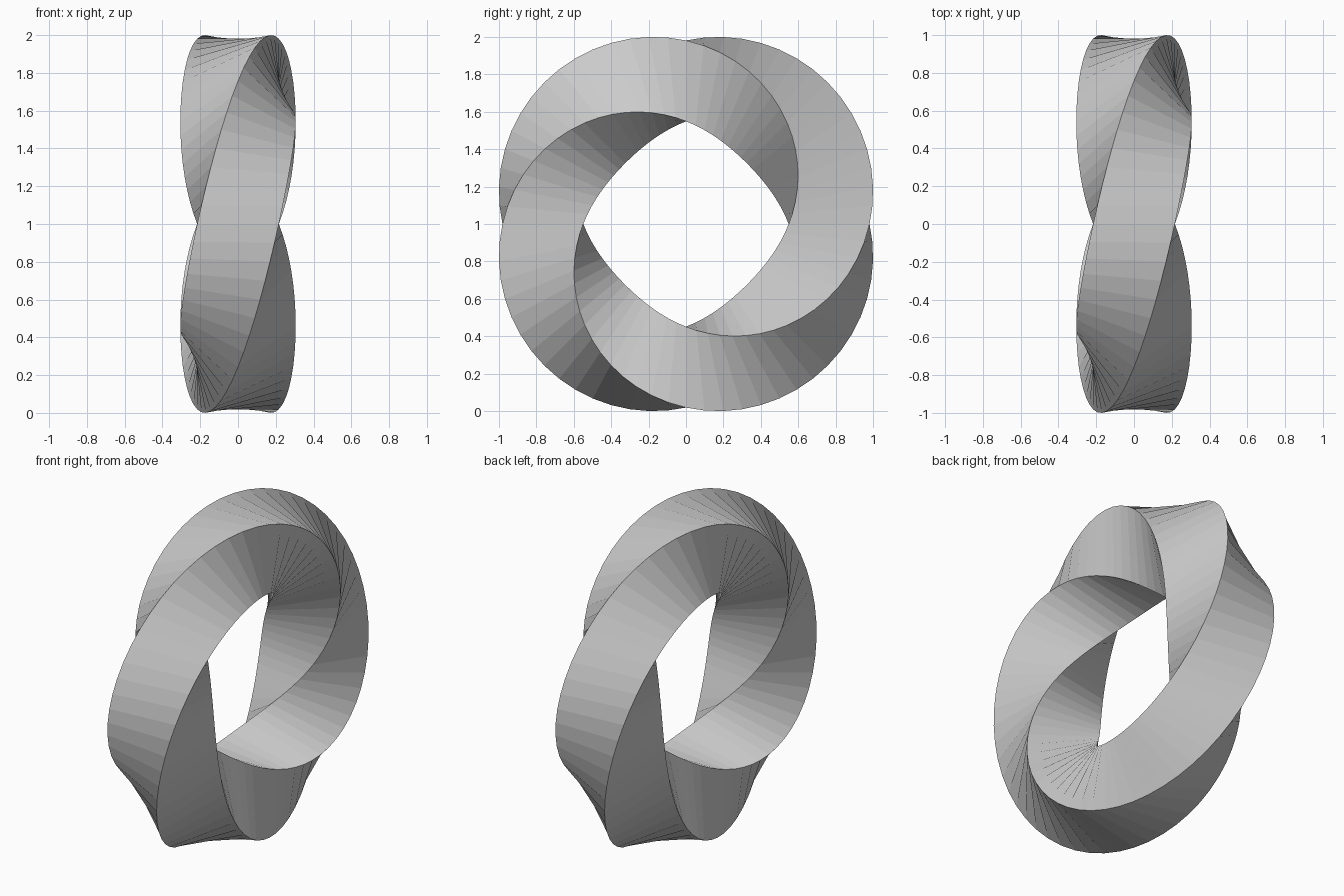
import bpy, bmesh
from math import sin, cos, tau

if "Cube" in bpy.data.objects:
    bpy.data.objects.remove(bpy.data.objects["Cube"])

RING_R = 0.765     # radius of the ring's centre line
CORNER_R = 0.3055  # centre of the square section to its corners
SEGMENTS = 64
SIDES = 4

bm = bmesh.new()

# Square sections around the x axis, making one full twist per turn
sections = []
for i in range(SEGMENTS):
    phi = tau * i / SEGMENTS
    section = []
    for k in range(SIDES):
        a = phi + tau * (k - 0.5) / SIDES
        r = RING_R + CORNER_R * cos(a)
        section.append(bm.verts.new((CORNER_R * sin(a), -r * cos(phi), 1 + r * sin(phi))))
    sections.append(section)

# Skin neighbouring sections
for i in range(SEGMENTS):
    s, t = sections[i], sections[(i + 1) % SEGMENTS]
    for k in range(SIDES):
        n = (k + 1) % SIDES
        bm.faces.new((s[k], s[n], t[n], t[k]))

bmesh.ops.recalc_face_normals(bm, faces=bm.faces)
mesh = bpy.data.meshes.new("twisted_ring")
bm.to_mesh(mesh)
bm.free()
bpy.context.collection.objects.link(bpy.data.objects.new("twisted_ring", mesh))
